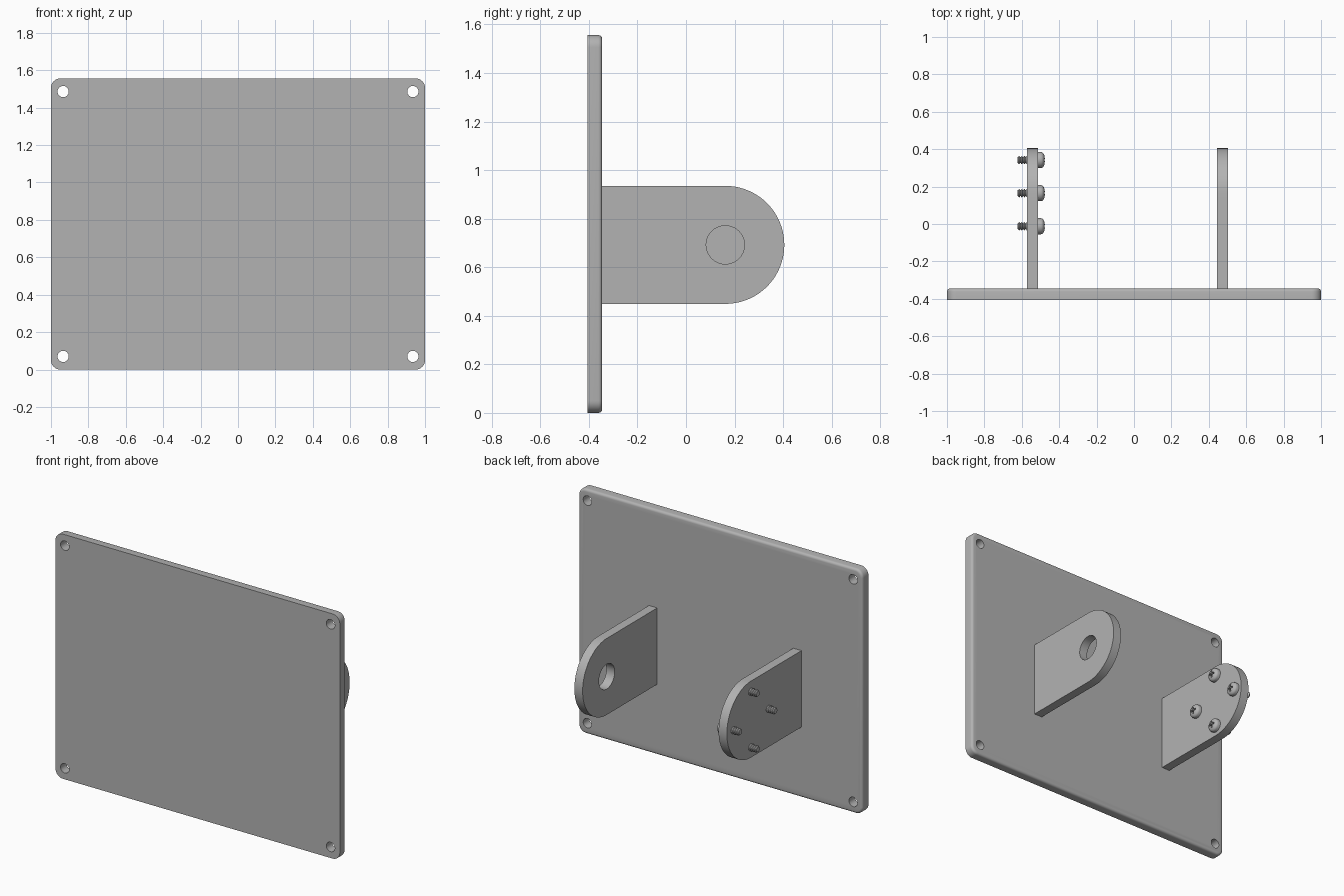
import bpy, bmesh
from math import pi, cos, sin, radians
from mathutils import Matrix, Vector

cube = bpy.data.objects.get("Cube")
if cube:
    bpy.data.objects.remove(cube)

steel = bpy.data.materials.new("grey_steel")
steel.use_nodes = True
GREY = (0.45, 0.45, 0.45, 1)
steel.diffuse_color = GREY
steel.node_tree.nodes["Principled BSDF"].inputs["Base Color"].default_value = GREY


def make_object(name, bm):
    bmesh.ops.recalc_face_normals(bm, faces=bm.faces)
    mesh = bpy.data.meshes.new(name)
    bm.to_mesh(mesh)
    bm.free()
    mesh.materials.append(steel)
    obj = bpy.data.objects.new(name, mesh)
    bpy.context.collection.objects.link(obj)
    return obj


def arc(cx, cy, r, start, end, steps):
    angles = [radians(start + (end - start) * i / steps) for i in range(steps + 1)]
    return [(cx + r * cos(a), cy + r * sin(a)) for a in angles]


def prism(points, offset):
    """Extrude a closed outline of 3D points; returns the bmesh and the far cap."""
    bm = bmesh.new()
    face = bm.faces.new([bm.verts.new(p) for p in points])
    ext = bmesh.ops.extrude_face_region(bm, geom=[face])["geom"]
    bmesh.ops.translate(bm, vec=offset, verts=[v for v in ext if isinstance(v, bmesh.types.BMVert)])
    return bm, [f for f in ext if isinstance(f, bmesh.types.BMFace)][0]


def cylinder(bm, center, radius, depth, axis):
    rot = Matrix.Rotation(pi / 2, 4, axis)
    bmesh.ops.create_cone(bm, cap_ends=True, segments=40, radius1=radius, radius2=radius,
                          depth=depth, matrix=Matrix.Translation(center) @ rot)


def cut(obj, cutter_bm):
    """Subtract the cutter and discard it."""
    cutter = make_object("cutter", cutter_bm)
    cutter.hide_render = True
    mod = obj.modifiers.new("cut", 'BOOLEAN')
    mod.operation, mod.solver, mod.object = 'DIFFERENCE', 'EXACT', cutter
    bpy.context.view_layer.objects.active = obj
    bpy.ops.object.modifier_apply(modifier=mod.name)
    bpy.data.objects.remove(cutter)


def smooth(obj, angle=30):
    bpy.ops.object.select_all(action='DESELECT')
    obj.select_set(True)
    bpy.context.view_layer.objects.active = obj
    bpy.ops.object.shade_smooth_by_angle(angle=radians(angle))


# Mounting plate: rounded rectangle, rim softened on the back
HEIGHT, FRONT, BACK, CORNER = 1.556, -0.405, -0.345, 0.05
outline = []
for i, (sx, sz) in enumerate([(1, 1), (-1, 1), (-1, -1), (1, -1)]):
    outline += arc(sx * (1 - CORNER), HEIGHT / 2 + sz * (HEIGHT / 2 - CORNER),
                   CORNER, 90 * i, 90 * i + 90, 8)
bm, cap = prism([(x, FRONT, z) for x, z in outline], Vector((0, BACK - FRONT, 0)))
bmesh.ops.bevel(bm, geom=list(cap.edges), offset=0.016, segments=4, profile=0.5, affect='EDGES')
plate = make_object("mounting_plate", bm)

# Corner holes
holes = bmesh.new()
for x in (-0.935, 0.935):
    for z in (0.07, HEIGHT - 0.07):
        cylinder(holes, (x, (FRONT + BACK) / 2, z), 0.03, 0.2, 'X')
cut(plate, holes)
smooth(plate)

# Two upright lugs with round ends
PIVOT_Y, PIVOT_Z, LUG_R, THICK = 0.162, 0.692, 0.243, 0.058


def lug(name, x):
    pts = arc(PIVOT_Y, PIVOT_Z, LUG_R, -90, 90, 40)
    pts += [(BACK - 0.01, PIVOT_Z + LUG_R), (BACK - 0.01, PIVOT_Z - LUG_R)]
    bm, _ = prism([(x, y, z) for y, z in pts], Vector((THICK, 0, 0)))
    return make_object(name, bm)


left_lug = lug("left_lug", 0.444)
pivot_hole = bmesh.new()
cylinder(pivot_hole, (0.47, PIVOT_Y, PIVOT_Z), 0.079, 0.2, 'Y')
cut(left_lug, pivot_hole)
smooth(left_lug)

LUG_X = -0.571
right_lug = lug("right_lug", LUG_X)
smooth(right_lug)

# Pan-head screw: revolved about x, tip towards -x
HEAD_X = LUG_X + THICK
PITCH, TIP = 0.014, -0.623
profile = [(TIP, 0), (TIP, 0.016)]
x = TIP + 0.003
while x < HEAD_X - PITCH:
    profile += [(x, 0.016), (x + PITCH * 0.35, 0.022), (x + PITCH * 0.5, 0.022), (x + PITCH * 0.85, 0.016)]
    x += PITCH
profile += [(HEAD_X, 0.016), (HEAD_X, 0.043), (HEAD_X + 0.016, 0.043), (HEAD_X + 0.023, 0.041),
            (HEAD_X + 0.029, 0.035), (HEAD_X + 0.034, 0.024), (HEAD_X + 0.036, 0.012), (HEAD_X + 0.037, 0)]

bm = bmesh.new()
verts = [bm.verts.new((px, r, 0)) for px, r in profile]
edges = [bm.edges.new(pair) for pair in zip(verts, verts[1:])]
bmesh.ops.spin(bm, geom=verts + edges, cent=(0, 0, 0), axis=(1, 0, 0), angle=2 * pi, steps=28)
bmesh.ops.remove_doubles(bm, verts=bm.verts, dist=0.0002)
screw = make_object("screw_1", bm)

# Cross recess in the head
for size in ((0.04, 0.046, 0.011), (0.04, 0.011, 0.046)):
    slot = bmesh.new()
    bmesh.ops.create_cube(slot, size=1, matrix=Matrix.Translation((HEAD_X + 0.036, 0, 0))
                          @ Matrix.Diagonal((*size, 1)))
    cut(screw, slot)
smooth(screw, 35)

# Four screws on a circle around the pivot axis
BOLT_R = 0.177
for i in range(4):
    obj = screw
    if i:
        obj = bpy.data.objects.new(f"screw_{i + 1}", screw.data)
        bpy.context.collection.objects.link(obj)
    obj.location = (0, PIVOT_Y + 0.003 + BOLT_R * cos(i * pi / 2), PIVOT_Z + BOLT_R * sin(i * pi / 2))
